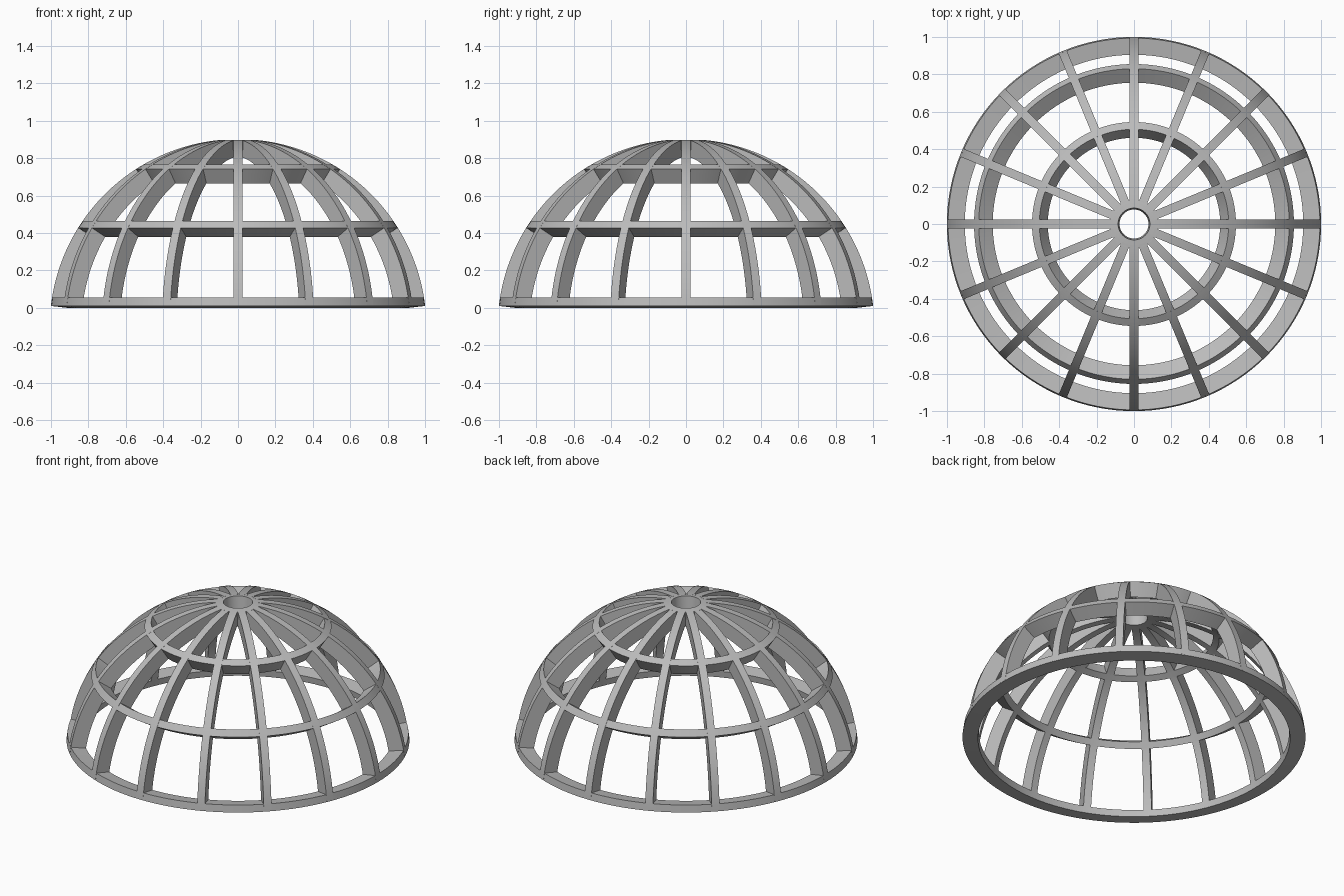
import bpy, bmesh
from math import sin, cos, pi, radians

cube = bpy.data.objects.get("Cube")
if cube:
    bpy.data.objects.remove(cube, do_unlink=True)

RADIUS = 1.007        # outer sphere
INNER = 0.91          # inner shell as a share of the outer
CENTRE_Z = -0.105     # sphere centre lies below the ground
BAND = radians(2.6)   # angular height of every ring
RIB_WIDTH = 0.046
RIBS = 16

grey = bpy.data.materials.new("mid_grey")
grey.use_nodes = True
colour = (0.5, 0.5, 0.5, 1)
grey.diffuse_color = colour
grey.node_tree.nodes["Principled BSDF"].inputs["Base Color"].default_value = colour


def on_dome(latitude, scale=1.0):
    """Radius and height of a point on the dome shell."""
    r = RADIUS * scale
    return r * cos(latitude), r * sin(latitude) + CENTRE_Z


def loft(name, sections, closed):
    """Skin a row of four-point sections."""
    bm = bmesh.new()
    rows = [[bm.verts.new(p) for p in s] for s in sections]
    pairs = list(zip(rows, rows[1:]))
    if closed:
        pairs.append((rows[-1], rows[0]))
    else:
        bm.faces.new(rows[0])
        bm.faces.new(rows[-1])
    for a, b in pairs:
        for i in range(4):
            j = (i + 1) % 4
            bm.faces.new((a[i], a[j], b[j], b[i]))
    bmesh.ops.recalc_face_normals(bm, faces=bm.faces)
    mesh = bpy.data.meshes.new(name)
    bm.to_mesh(mesh)
    bm.free()
    mesh.materials.append(grey)
    obj = bpy.data.objects.new(name, mesh)
    bpy.context.collection.objects.link(obj)
    bpy.ops.object.select_all(action="DESELECT")
    obj.select_set(True)
    bpy.context.view_layer.objects.active = obj
    bpy.ops.object.shade_smooth_by_angle(angle=radians(30))
    return obj


def ring(name, latitude, segments=128):
    """Horizontal band whose walls point at the sphere centre."""
    top = latitude + BAND
    profile = [on_dome(latitude), on_dome(top),
               on_dome(top, INNER), on_dome(latitude, INNER)]
    turns = [2 * pi * k / segments for k in range(segments)]
    loft(name, [[(r * cos(t), r * sin(t), z) for r, z in profile]
                for t in turns], True)


# Evenly spaced rings from the base to the open hub
LOW, HIGH = radians(6.55), radians(82.55)
for i, name in enumerate(["base_ring", "lower_ring", "upper_ring", "hub_ring"]):
    ring(name, LOW + (HIGH - LOW) * i / 3)

# One curved rib of constant width, ending inside the base and hub rings
start, end, steps = LOW + BAND * 0.05, HIGH + BAND * 0.4, 40
half = RIB_WIDTH / 2
sections = []
for k in range(steps + 1):
    lat = start + (end - start) * k / steps
    (ro, zo), (ri, zi) = on_dome(lat), on_dome(lat, INNER)
    sections.append([(ro, -half, zo), (ro, half, zo),
                     (ri, half, zi), (ri, -half, zi)])
rib = loft("rib_1", sections, False)

# Remaining ribs share the same mesh
for k in range(1, RIBS):
    copy = bpy.data.objects.new(f"rib_{k + 1}", rib.data)
    copy.rotation_euler.z = 2 * pi * k / RIBS
    bpy.context.collection.objects.link(copy)
